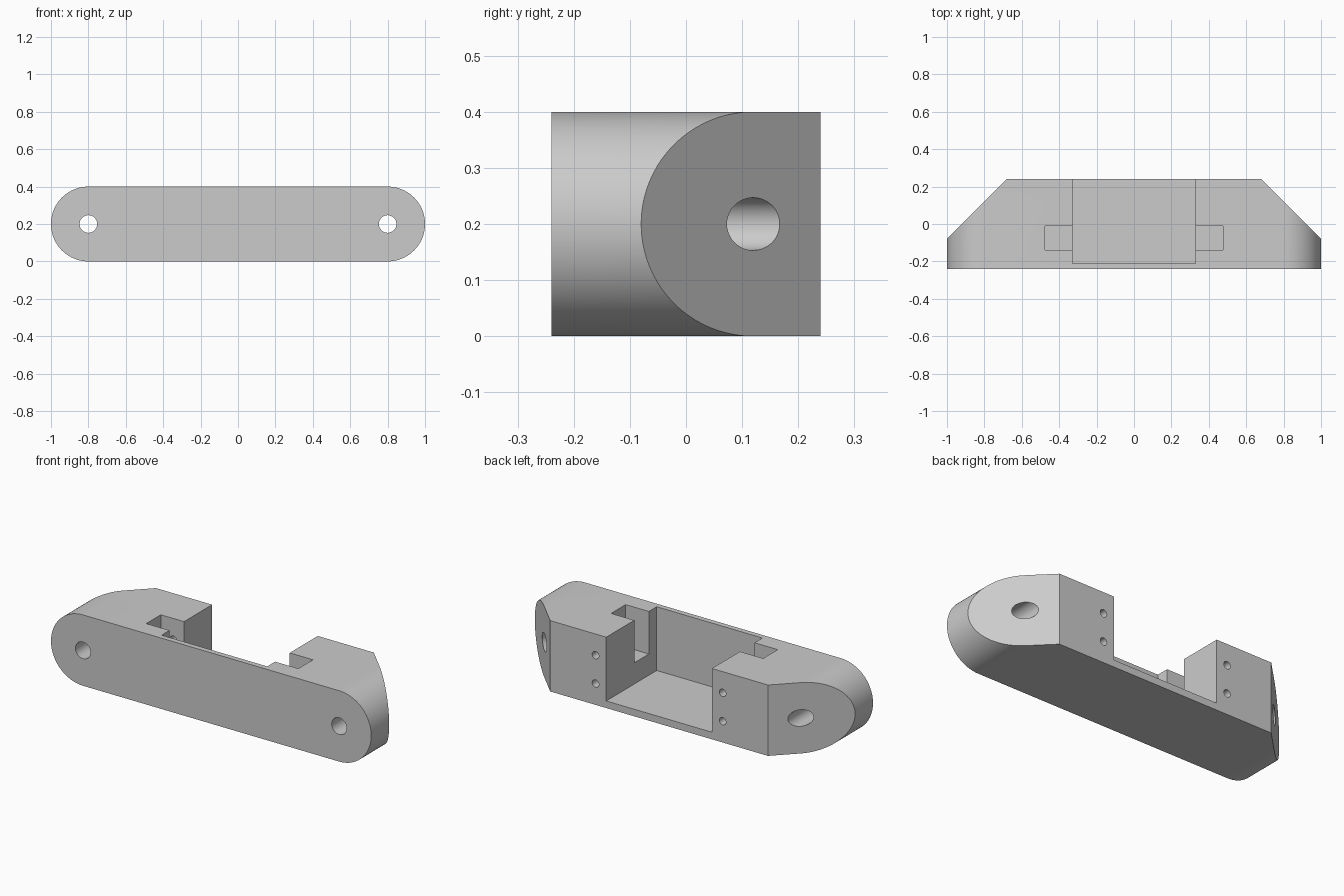
import bpy, bmesh, math
from mathutils import Matrix, Vector

if "Cube" in bpy.data.objects:
    bpy.data.objects.remove(bpy.data.objects["Cube"])

grey = bpy.data.materials.new("plain grey")
grey.diffuse_color = (0.6, 0.6, 0.6, 1)
grey.use_nodes = True
grey.node_tree.nodes["Principled BSDF"].inputs["Base Color"].default_value = grey.diffuse_color


def add_object(name, bm):
    bmesh.ops.recalc_face_normals(bm, faces=bm.faces)
    mesh = bpy.data.meshes.new(name)
    bm.to_mesh(mesh)
    bm.free()
    ob = bpy.data.objects.new(name, mesh)
    bpy.context.collection.objects.link(ob)
    mesh.materials.append(grey)
    return ob


def box(name, x0, x1, y0, y1, z0, z1):
    bm = bmesh.new()
    m = Matrix.Translation(((x0 + x1) / 2, (y0 + y1) / 2, (z0 + z1) / 2))
    bmesh.ops.create_cube(bm, size=1, matrix=m @ Matrix.Diagonal((x1 - x0, y1 - y0, z1 - z0, 1)))
    return add_object(name, bm)


def bore(name, x, z, radius, y0, y1, sides):
    bm = bmesh.new()
    m = Matrix.Translation((x, (y0 + y1) / 2, z)) @ Matrix.Rotation(math.pi / 2, 4, 'X')
    bmesh.ops.create_cone(bm, cap_ends=True, segments=sides, radius1=radius, radius2=radius,
                          depth=y1 - y0, matrix=m)
    return add_object(name, bm)


# Body: rounded-end bar extruded front to back
R, HALF, Y = 0.2, 0.8, 0.24
N = 40
bm = bmesh.new()
profile = []
for side, start in ((1, -math.pi / 2), (-1, math.pi / 2)):
    for i in range(N + 1):
        a = start + math.pi * i / N
        profile.append(bm.verts.new((side * HALF + R * math.cos(a), -Y, R + R * math.sin(a))))
face = bm.faces.new(profile)
ext = bmesh.ops.extrude_face_region(bm, geom=[face])
bmesh.ops.translate(bm, vec=(0, 2 * Y, 0),
                    verts=[v for v in ext["geom"] if isinstance(v, bmesh.types.BMVert)])

# Angled back corners
for s in (1, -1):
    cut = bmesh.ops.bisect_plane(bm, geom=bm.verts[:] + bm.edges[:] + bm.faces[:], dist=1e-6,
                                 plane_co=(s * 0.68, Y, 0), plane_no=Vector((s, 1, 0)).normalized(),
                                 clear_outer=True)
    bmesh.ops.edgeloop_fill(bm, edges=[e for e in cut["geom_cut"] if isinstance(e, bmesh.types.BMEdge)])
body = add_object("bracket_body", bm)

# Pocket, side slots, mounting bores and small screw holes
cutters = [box("pocket_cutter", -0.33, 0.33, -0.21, 0.4, 0.04, 0.6)]
for s in (1, -1):
    xa, xb = sorted((s * 0.3, s * 0.475))
    cutters.append(box("slot_cutter", xa, xb, -0.14, -0.01, 0.16, 0.6))
    cutters.append(bore("mount_bore_cutter", s * 0.8, 0.2, 0.047, -0.5, 0.5, 48))
    for z in (0.12, 0.28):
        cutters.append(bore("screw_hole_cutter", s * 0.397, z, 0.021, -0.03, 0.4, 24))

for c in cutters:
    c.hide_render = True
    mod = body.modifiers.new(c.name, 'BOOLEAN')
    mod.operation = 'DIFFERENCE'
    mod.solver = 'EXACT'
    mod.object = c

# Bake the cuts and remove the cutters
bpy.context.view_layer.update()
dg = bpy.context.evaluated_depsgraph_get()
body_mesh = bpy.data.meshes.new_from_object(body.evaluated_get(dg))
body.modifiers.clear()
body.data = body_mesh
for c in cutters:
    bpy.data.objects.remove(c)
body_mesh.materials.clear()
body_mesh.materials.append(grey)
for p in body_mesh.polygons:
    p.material_index = 0

# Smooth rounded surfaces, crisp edges
bpy.context.view_layer.objects.active = body
body.select_set(True)
bpy.ops.object.shade_smooth_by_angle(angle=math.radians(25))
